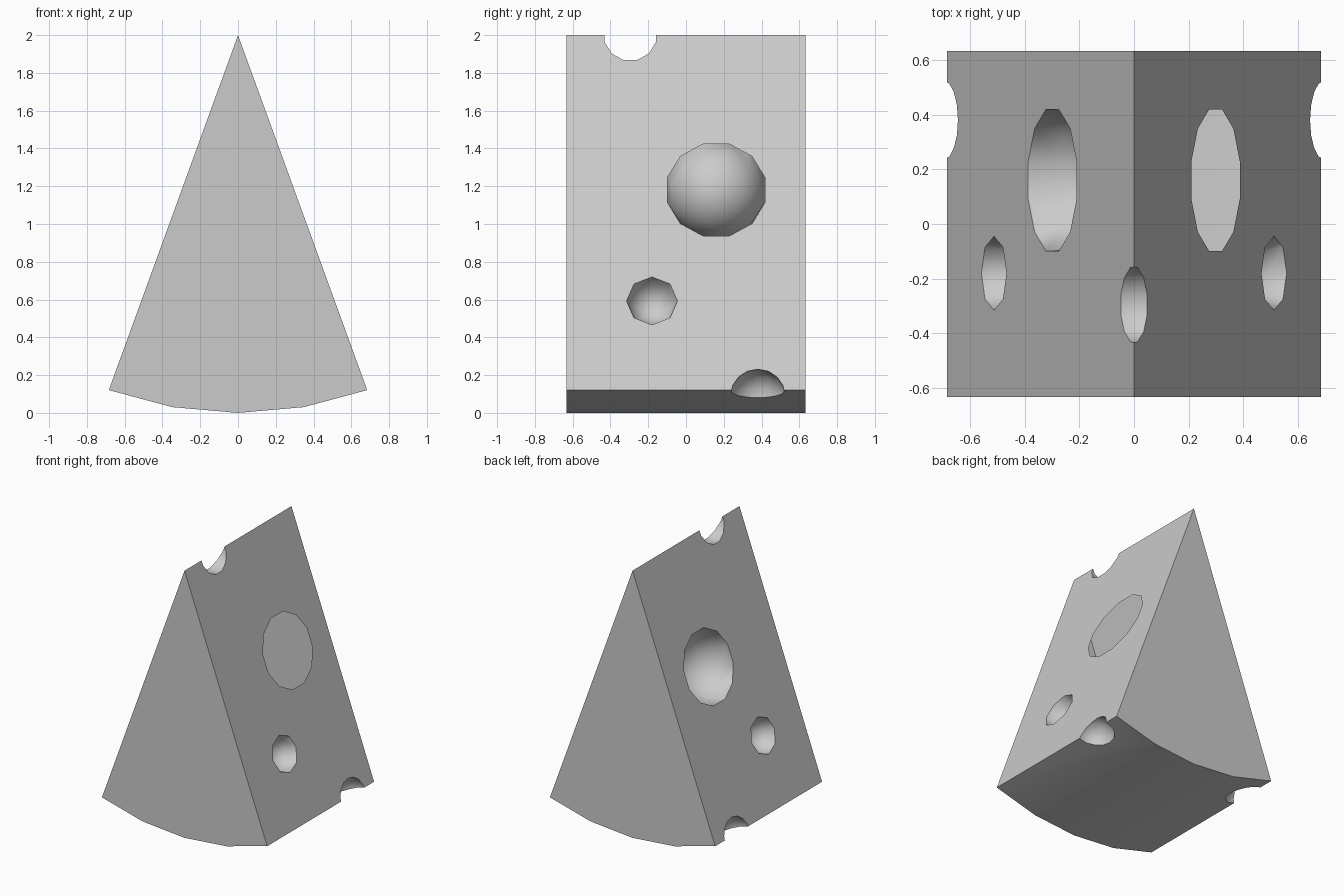
import bpy, bmesh
from math import sin, cos, radians, pi
from mathutils import Vector, Matrix

if "Cube" in bpy.data.objects:
    bpy.data.objects.remove(bpy.data.objects["Cube"])

R, HALF, DEPTH = 2.0, radians(20), 0.632


def make_object(name, bm):
    mesh = bpy.data.meshes.new(name)
    bm.to_mesh(mesh)
    bm.free()
    ob = bpy.data.objects.new(name, mesh)
    bpy.context.collection.objects.link(ob)
    return ob


# Wedge: a 40 degree slice of a wheel, extruded in y
profile = [(0, R)] + [(R * sin(HALF * k / 2), R - R * cos(HALF * k / 2)) for k in range(-2, 3)]
bm = bmesh.new()
face = bm.faces.new([bm.verts.new((x, -DEPTH, z)) for x, z in profile])
ext = bmesh.ops.extrude_face_region(bm, geom=[face])
bmesh.ops.translate(bm, vec=(0, 2 * DEPTH, 0),
                    verts=[v for v in ext["geom"] if isinstance(v, bmesh.types.BMVert)])
bmesh.ops.recalc_face_normals(bm, faces=bm.faces)
cheese = make_object("cheese_wedge", bm)


def carve(center, radius, axis, segments, rings, offset=0.0, stretch=1.0):
    """Cut a low-poly spherical hole whose pole points along axis."""
    bm = bmesh.new()
    bmesh.ops.create_uvsphere(bm, u_segments=segments, v_segments=rings, radius=radius)
    turn = Vector((0, 0, 1)).rotation_difference(Vector(axis)).to_matrix().to_4x4()
    bm.transform(Matrix.Translation(center) @ turn @ Matrix.Rotation(offset, 4, "Z")
                 @ Matrix.Scale(stretch, 4, (0, 0, 1)))
    for f in bm.faces:
        f.smooth = True
    cutter = make_object("hole_cutter", bm)
    cutter.hide_render = True
    mod = cheese.modifiers.new("hole", "BOOLEAN")
    mod.operation, mod.solver, mod.object = "DIFFERENCE", "EXACT", cutter
    bpy.context.view_layer.objects.active = cheese
    bpy.ops.object.modifier_apply(modifier=mod.name)
    bpy.data.objects.remove(cutter)


def side_x(z):
    return (R - z) * sin(HALF) / cos(HALF)


# Round holes and bottom-edge bites, mirrored on both sides
for s in (-1, 1):
    normal = (s * cos(HALF), 0, sin(HALF))
    carve((s * side_x(1.18), 0.16, 1.18), 0.268, normal, 12, 8, pi / 12)
    carve((s * side_x(0.593), -0.18, 0.593), 0.135, normal, 8, 6)
    carve((s * 0.673, 0.38, 0.092), 0.144, (0, 1, 0), 12, 8, pi / 12)

# Bite across the top edge
carve((0, -0.295, 2.0), 0.142, (1, 0, 0), 12, 8, pi / 12, 2.0)

# Smooth hole interiors, crisp rims
bpy.ops.object.select_all(action="DESELECT")
cheese.select_set(True)
bpy.context.view_layer.objects.active = cheese
bpy.ops.object.shade_smooth_by_angle(angle=radians(50))
